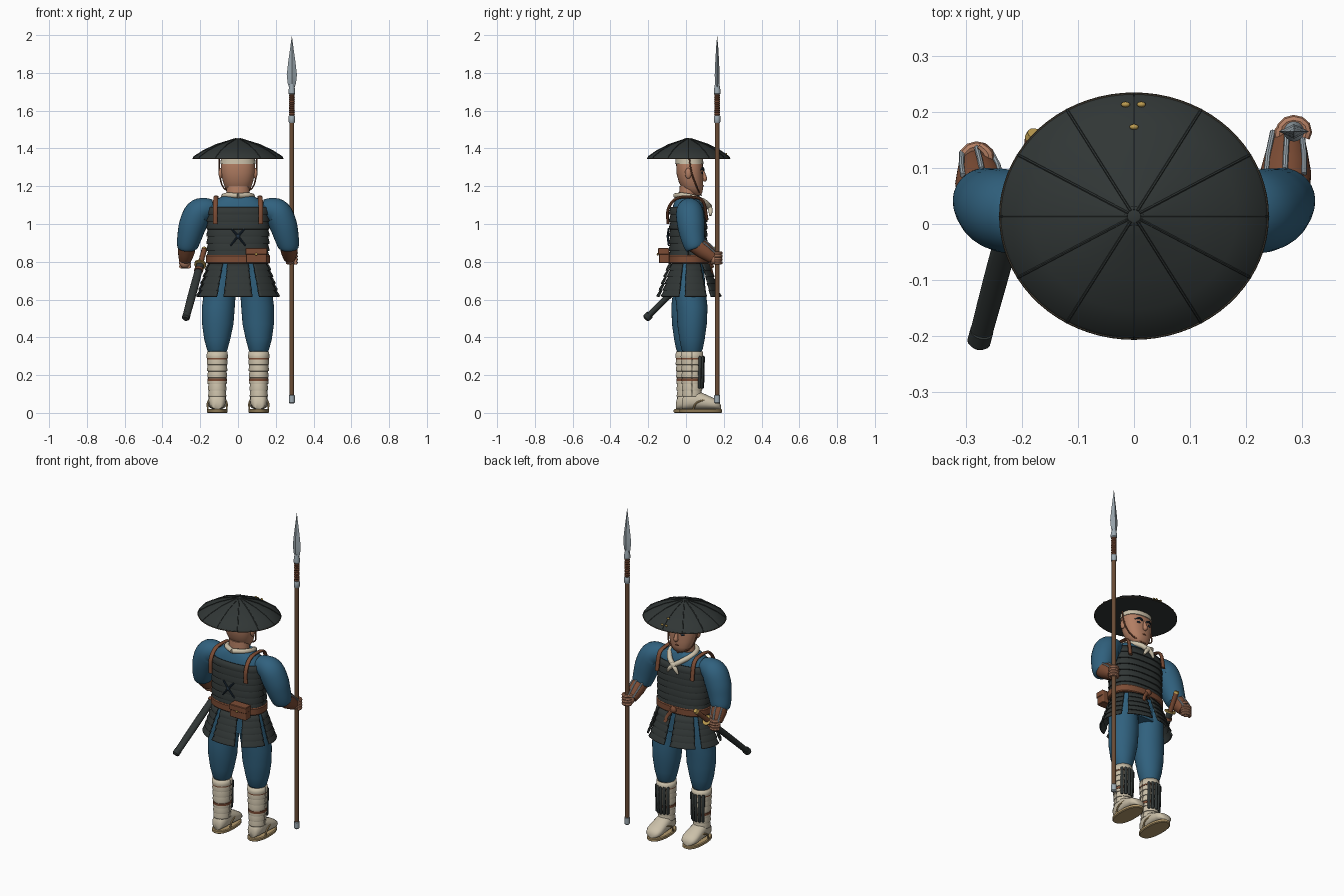
import bpy, bmesh, math
from mathutils import Vector as V

if "Cube" in bpy.data.objects:
    bpy.data.objects.remove(bpy.data.objects["Cube"])

COL = dict(blue=(.03, .12, .21), dark=(.03, .037, .036), brown=(.2, .072, .035), skin=(.45, .21, .125),
           cream=(.6, .53, .4), straw=(.45, .32, .15), steel=(.33, .39, .43), gold=(.5, .33, .08),
           wood=(.14, .07, .035), navy=(.015, .03, .05), under=(.06, .05, .035))
MAT = {}
for k, c in COL.items():
    MAT[k] = bpy.data.materials.new(k)
    MAT[k].diffuse_color = (*c, 1)


def grid(name, rings, mat, closed=True, caps=True, angle=35, thick=0):
    """Skin a list of point rings into a mesh object."""
    bm = bmesh.new()
    vs = [[bm.verts.new(p) for p in r] for r in rings]
    n = len(vs[0])
    for a, b in zip(vs, vs[1:]):
        for i in range(n if closed else n - 1):
            j = (i + 1) % n
            bm.faces.new((a[i], a[j], b[j], b[i]))
    if caps and closed:
        bm.faces.new(vs[0])
        bm.faces.new(vs[-1])
    bmesh.ops.recalc_face_normals(bm, faces=bm.faces)
    me = bpy.data.meshes.new(name)
    bm.to_mesh(me)
    bm.free()
    for p in me.polygons:
        p.use_smooth = True
    me.set_sharp_from_angle(angle=math.radians(angle))
    me.materials.append(MAT[mat])
    ob = bpy.data.objects.new(name, me)
    bpy.context.collection.objects.link(ob)
    if thick:
        m = ob.modifiers.new('thickness', 'SOLIDIFY')
        m.thickness, m.offset = thick, 0
    return ob


def oval(cx, cy, rx, ry, z, a, e=2):
    c, s = math.cos(a), math.sin(a)
    return (cx + rx * math.copysign(abs(c) ** (2 / e), c), cy + ry * math.copysign(abs(s) ** (2 / e), s), z)


def loft(name, secs, mat, n=32, e=2, angle=35):
    """Stack of horizontal ovals: (z, cx, cy, rx, ry)."""
    return grid(name, [[oval(cx, cy, rx, ry, z, 2 * math.pi * i / n, e) for i in range(n)]
                       for z, cx, cy, rx, ry in secs], mat, angle=angle)


def smooth(pts, k):
    """Catmull-Rom refinement of (x, y, z, r) points."""
    p = [V(q) for q in pts]
    p = [2 * p[0] - p[1]] + p + [2 * p[-1] - p[-2]]
    out = []
    for i in range(1, len(p) - 2):
        a, b, c, d = p[i - 1:i + 3]
        for j in range(k):
            t = j / k
            out.append(.5 * (2 * b + (c - a) * t + (2 * a - 5 * b + 4 * c - d) * t * t + (3 * b - a - 3 * c + d) * t ** 3))
    return out + [p[-2]]


def tube(name, pts, mat, n=12, k=1, ref=None, flat=(1, 1), angle=40):
    """Sweep an oval along (x, y, z, r) points."""
    P = smooth(pts, k) if k > 1 else [V(q) for q in pts]
    X = [q.to_3d() for q in P]
    d = X[-1] - X[0]
    ref = V(ref) if ref else min((V((1, 0, 0)), V((0, 1, 0)), V((0, 0, 1))), key=lambda q: abs(q.dot(d)))
    rings = []
    for i, q in enumerate(X):
        t = X[min(i + 1, len(X) - 1)] - X[max(i - 1, 0)]
        t.normalize()
        u = ref.cross(t).normalized()
        v = t.cross(u)
        r = P[i][3]
        rings.append([q + u * r * flat[0] * math.cos(2 * math.pi * j / n) + v * r * flat[1] * math.sin(2 * math.pi * j / n)
                      for j in range(n)])
    return grid(name, rings, mat, angle=angle)


def plates(name, c, z0, z1, rows, top, bot, mat, a0=0, a1=360, flare=.007, e=2, n=48, thick=.008):
    """Overlapping lamellar rows from z0 down to z1."""
    rings = []
    for i in range(rows):
        for t, f in ((i / rows, 0), ((i + .8) / rows, flare), ((i + .98) / rows, flare)):
            rx, ry = (a + (b - a) * t + f for a, b in zip(top, bot))
            rings.append([oval(*c, rx, ry, z0 + (z1 - z0) * t, math.radians(a0 + (a1 - a0) * j / n), e)
                          for j in range(n + 1)])
    return grid(name, rings, mat, closed=False, thick=thick)


def ball(name, c, r, mat, n=16):
    return loft(name, [(c[2] - r[2] * math.cos(t), c[0], c[1], r[0] * math.sin(t), r[1] * math.sin(t))
                       for t in [.05 + (math.pi - .1) * i / 10 for i in range(11)]], mat, n, angle=60)


def box(name, c, s, mat):
    ob = loft(name, [(c[2] + q * s[2] / 2, c[0], c[1], s[0] / 2, s[1] / 2) for q in (-1, 1)], mat, 32, 12)
    ob.modifiers.new('soft', 'BEVEL').width = .003
    return ob


# conical hat with ribs, rim and underside
prof = [(1.452, .012), (1.443, .04), (1.42, .115), (1.388, .183), (1.356, .233), (1.345, .239)]
HC = (0, .014)
loft('hat', [(z, *HC, r, r * .915) for z, r in prof], 'dark', 72)
grid('hat_underside', [[oval(*HC, r, r * .915, z, math.tau * i / 72) for i in range(72)]
                       for z, r in ((1.346, .238), (1.375, .15), (1.39, .08))], 'under')
for i in range(12):
    a = math.tau * i / 12
    tube('hat_rib', [(*oval(*HC, r, r * .915, z + .001, a), .0025) for z, r in prof], 'dark', 6)
tube('hat_rim', [(*oval(*HC, .238, .218, 1.346, math.tau * i / 72), .0025) for i in range(73)], 'under', 6, ref=(0, 0, 1))
ball('hat_knob', (*HC, 1.449), (.018, .018, .005), 'dark')
for x, y, z in ((-.015, .213, 1.37), (.013, .213, 1.37), (0, .173, 1.395)):
    ball('hat_stud', (x, y, z), (.008, .005, .006), 'gold')

# head and face
loft('head', [(1.152, 0, .048, .03, .025), (1.162, 0, .043, .05, .042), (1.19, 0, .034, .068, .057), (1.225, 0, .026, .08, .065),
              (1.27, 0, .02, .09, .071), (1.33, 0, .018, .09, .07), (1.37, 0, .015, .075, .06)], 'skin', 32, 2.3, 60)
loft('neck', [(1.1, 0, .01, .065, .05), (1.2, 0, .012, .06, .046)], 'skin')
loft('headband', [(1.318, 0, .018, .094, .075), (1.365, 0, .016, .088, .071), (1.39, 0, .016, .06, .05)], 'cream', 32, 2.3)
tube('nose', [(0, .088, 1.285, .007), (0, .096, 1.255, .011), (0, .098, 1.238, .014), (0, .09, 1.23, .008)], 'skin', 10, 3)
tube('mouth', [(-.022, .084, 1.2, .003), (0, .09, 1.202, .005), (.022, .084, 1.2, .003)], 'brown', 8, 3)
for s in (-1, 1):
    tube('eyebrow', [(s * .014, .093, 1.285, .005), (s * .036, .089, 1.296, .006), (s * .058, .076, 1.286, .003)], 'navy', 8, 3)
    ball('eye', (s * .036, .084, 1.27), (.014, .007, .006), 'navy')
    ball('ear', (s * .092, .012, 1.268), (.011, .018, .028), 'skin')
    tube('chin_cord', [(s * .1, .015, 1.365, .004), (s * .098, .03, 1.27, .004), (s * .075, .06, 1.19, .004), (0, .08, 1.152, .004)],
         'brown', 8, 4)

# tunic, lamellar cuirass, belt
loft('tunic', [(.66, 0, .015, .14, .085), (.85, 0, .012, .15, .085), (1.05, 0, .012, .155, .088), (1.1, 0, .012, .15, .08),
               (1.13, 0, .012, .115, .068), (1.15, 0, .012, .075, .058)], 'blue', 40, 2.4, 60)
plates('cuirass', (0, .012), 1.09, .82, 7, (.158, .09), (.155, .094), 'dark', e=2.5, n=64)
loft('belt', [(.79, 0, .012, .166, .105), (.795, 0, .012, .17, .109), (.83, 0, .012, .17, .109), (.835, 0, .012, .166, .105)],
     'brown', 48, 2.4)
tube('belt_tie', [(0, .125, .815, .012), (.03, .13, .78, .01), (.045, .14, .735, .012)], 'brown', 10, 3, flat=(1, .5))
ball('belt_knot', (0, .124, .815), (.02, .014, .02), 'brown')
for s in (-1, 1):
    tube('shoulder_strap', [(s * .12, -.096, 1.0, .013), (s * .12, -.094, 1.08, .013), (s * .118, -.05, 1.135, .013),
                            (s * .115, .03, 1.142, .013), (s * .118, .09, 1.12, .013), (s * .12, .112, 1.02, .013)],
         'brown', 10, 4, ref=(1, 0, 0), flat=(.6, 1))
    tube('back_tie', [(s * -.035, -.092, .975, .005), (0, -.096, .935, .006), (s * .04, -.092, .885, .004)], 'navy', 8, 3)
    tube('scarf', [(0, -.055, 1.15, .014), (s * .062, -.02, 1.152, .014), (s * .075, .04, 1.14, .015), (s * .04, .1, 1.115, .015),
                   (0, .122, 1.09, .015)], 'cream', 10, 4)
    tube('scarf_end', [(0, .125, 1.09, .012), (s * .02, .13, 1.07, .012), (s * .035, .128, 1.045, .006)], 'cream', 10, 3)
ball('scarf_knot', (0, .125, 1.09), (.02, .014, .018), 'cream')
ball('back_knot', (0, -.097, .935), (.011, .007, .011), 'navy')

# pouch at the back of the belt
box('pouch', (.097, -.115, .83), (.108, .055, .075), 'brown')
box('pouch_flap', (.097, -.119, .855), (.114, .058, .035), 'brown')
ball('pouch_button', (.097, -.15, .84), (.007, .005, .007), 'gold')

# seven hanging skirt panels
for i in range(7):
    a = -90 + i * 360 / 7
    plates('skirt_panel', (0, .016), .79, .615, 5, (.155, .102), (.213, .164), 'dark', a - 20.5, a + 20.5, n=10, flare=.006)

# legs, gaiters, shin guards, footwear
for s in (-1, 1):
    x, y = s * .11, .018 + s * .014
    loft('trouser_leg', [(.8, s * .075, .015, .07, .08), (.68, s * .092, .018, .083, .083), (.56, s * .104, y, .087, .082),
                         (.47, s * .107, y, .083, .078), (.39, x, y, .069, .067), (.335, x, y, .054, .056),
                         (.318, x, y, .045, .046)], 'blue', 32, 2, 60)
    plates('gaiter', (x, y), .325, .085, 7, (.051, .054), (.041, .046), 'cream', flare=.004, thick=.006, n=32)
    for z, r in ((.29, .055), (.175, .052)):
        loft('gaiter_strap', [(z - .007, x, y, r, r + .003), (z + .007, x, y, r, r + .003)], 'brown')
    for a in (45, 67, 90, 113, 135):
        px, py, _ = oval(x, y, .056, .059, 0, math.radians(a))
        qx, qy, _ = oval(x, y, .051, .055, 0, math.radians(a))
        tube('shin_splint', [(qx, qy, .13, .006), (qx, qy, .135, .009), (px, py, .295, .009), (px, py, .3, .006)], 'dark', 8)
    yc = .063 + s * .015
    loft('straw_sole', [(0, x, yc, .05, .108), (.004, x, yc, .055, .113), (.016, x, yc, .055, .113), (.02, x, yc, .05, .108)],
         'straw', 40, 2.3)
    shoe = [(-.1, .018, .04), (-.092, .034, .075), (-.06, .045, .1), (-.02, .047, .1), (.03, .049, .078), (.07, .05, .06),
            (.095, .04, .045), (.106, .018, .025)]
    grid('shoe', [[(x + w * math.cos(t), yc + d, .018 + h / 2 + h / 2 * math.copysign(abs(math.sin(t)) ** .8, math.sin(t)))
                   for t in [math.tau * i / 24 for i in range(24)]] for d, w, h in shoe], 'cream', angle=60)
    for q in (-1, 1):
        tube('sandal_strap', [(x, yc + .085, .06, .005), (x + q * .035, yc + .045, .072, .005), (x + q * .05, yc - .02, .055, .005),
                              (x + q * .05, yc - .04, .018, .005)], 'straw', 8, 4)

# arms, bracers with steel splints, hands
SX, SY = .285, .165
for s in (-1, 1):
    end = V((SX - .012, .145, .822)) if s > 0 else V((-.28, .105, .81))
    tube('sleeve', [(s * .13, .015, 1.085, .045), (s * .17, .017, 1.078, .062), (s * .21, .02, 1.058, .073),
                    (s * .238, .026, 1.0, .073), (s * .255, .034, .94, .066), (s * .268, .045, .885, .056),
                    (s * .27, .05, .868, .045)], 'blue', 28, 4, ref=(0, 1, 0), angle=60)
    elbow = V((s * .268, .045, .895))
    mid = elbow.lerp(end, .5)
    tube('bracer', [(*elbow, .046), (*mid, .045), (*elbow.lerp(end, .9), .036), (*end, .033)], 'brown', 20, ref=(1, 0, 0))
    ax = (end - elbow).normalized()
    up = V((1, 0, 0)).cross(ax)
    up = up if up.y * 1 + up.z > 0 else -up
    for a in (-.8, 0, .8):
        o = up * math.cos(a) + V((1, 0, 0)) * math.sin(a)
        tube('bracer_splint', [(*(elbow.lerp(end, t) + o * r), .005) for t, r in ((.25, .047), (.6, .045), (1.05, .036))], 'steel', 8)
    if s > 0:
        ball('palm', (SX - .01, .152, .82), (.027, .024, .034), 'skin')
    else:
        ball('palm', (-.282, .115, .8), (.03, .027, .034), 'skin')
    for i in range(4):
        fz = .795 + i * .017 if s > 0 else .775 + i * .016
        cx, cy = (SX, SY) if s > 0 else (-.28, .118)
        tube('finger', [(cx + .023 * math.cos(t), cy + .02 * math.sin(t), fz, .0095)
                        for t in [-.6 + .55 * j for j in range(8)]], 'skin', 8, ref=(0, 0, 1))
    tube('thumb', [(s * .262, end.y - .005, .84, .011), (s * .26, end.y + .02, .845, .01), (s * .275, end.y + .035, .843, .007)],
         'skin', 8, 3)

# spear
def rod(name, secs, mat, n=16):
    return loft(name, [(z, SX, SY, r, r) for z, r in secs], mat, n)


rod('spear_shaft', [(.08, .0125), (1.58, .0125)], 'wood')
rod('spear_butt', [(.05, .011), (.056, .016), (.092, .016), (.095, .013)], 'steel')
rod('spear_collar', [(1.535, .014), (1.54, .017), (1.57, .017), (1.575, .014)], 'steel')
rod('spear_wrap', [(1.57 + .0055 * i, .013 if i % 2 else .016) for i in range(22)], 'brown')
rod('spear_socket', [(1.685, .014), (1.69, .018), (1.705, .018), (1.74, .012)], 'steel')
loft('spear_blade', [(z, SX, SY, w, t) for z, w, t in ((1.715, .012, .01), (1.745, .022, .012), (1.79, .027, .013),
                     (1.86, .019, .01), (1.93, .009, .006), (1.992, .0008, .0008))], 'steel', 4, angle=10)

# sheathed sword at the left hip
a, b = V((-.277, -.212, .5)), V((-.2, .075, .785))
d = (b - a).normalized()
at = lambda t: (*(b + d * t),)
tube('scabbard', [(*a, .019), (*a.lerp(b, .5), .021), (*b, .019)], 'dark', 16, 4, flat=(.8, 1.05))
tube('scabbard_tip', [(*(a - d * .004), .014), (*(a + d * .004), .021), (*(a + d * .03), .021)], 'dark', 16)
tube('sword_guard', [(*at(-.003), .032), (*at(.005), .032)], 'gold', 20)
tube('sword_grip', [(*at(.005 + .01 * i), .013 if i % 2 else .015) for i in range(12)], 'brown', 12)
tube('sword_pommel', [(*at(.112), .016), (*at(.124), .013)], 'gold', 12)
tube('scabbard_cord', [(*at(-.05), .024), (*at(-.035), .024)], 'brown', 12)

for m in bpy.data.materials:
    if m.users and not m.is_grease_pencil:
        m.use_nodes = True
        m.node_tree.nodes["Principled BSDF"].inputs["Base Color"].default_value = m.diffuse_color
